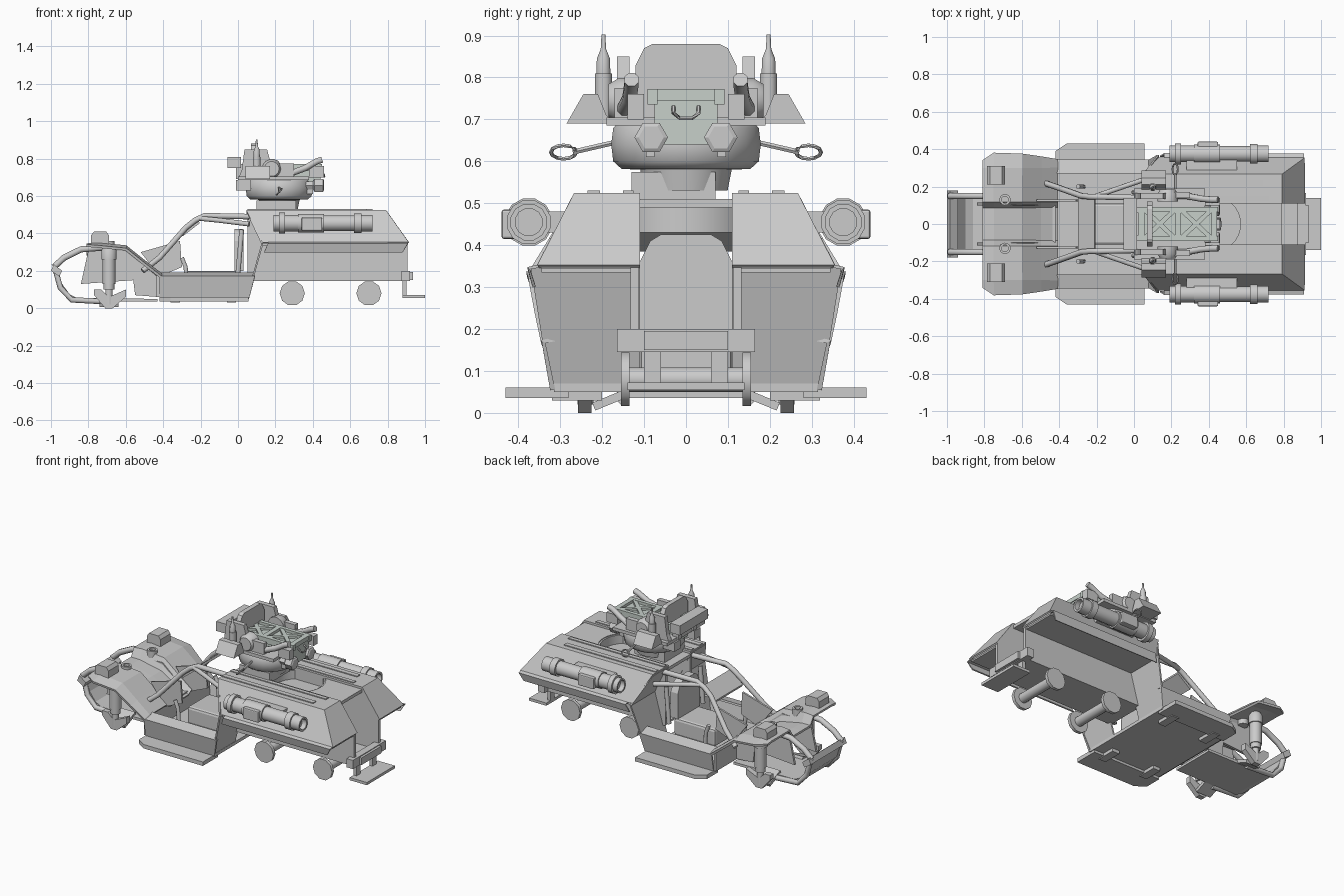
import bpy, bmesh, math
from mathutils import Vector as V


def mesh(name, verts, faces, mirror=False, thick=0, smooth=False, bevel=0):
    me = bpy.data.meshes.new(name)
    me.from_pydata([tuple(v) for v in verts], [], faces)
    bm = bmesh.new()
    bm.from_mesh(me)
    bmesh.ops.recalc_face_normals(bm, faces=bm.faces)
    bm.to_mesh(me)
    bm.free()
    ob = bpy.data.objects.new(name, me)
    bpy.context.collection.objects.link(ob)
    if bevel:
        m = ob.modifiers.new("bevel", 'BEVEL')
        m.width, m.segments = bevel, 2
    if thick:
        m = ob.modifiers.new("thickness", 'SOLIDIFY')
        m.thickness, m.offset = thick, 0
    if mirror:
        ob.modifiers.new("mirror", 'MIRROR').use_axis = (False, True, False)
    if smooth:
        bpy.ops.object.select_all(action='DESELECT')
        ob.select_set(True)
        bpy.context.view_layer.objects.active = ob
        bpy.ops.object.shade_smooth_by_angle(angle=math.radians(50))
    return ob


def prism(name, pts, a, b, axis='y', **k):
    """Extrude a 2D polygon from a to b; the polygon holds the other two axes in order."""
    put = {'x': lambda p, t: (t, p[0], p[1]), 'y': lambda p, t: (p[0], t, p[1]),
           'z': lambda p, t: (p[0], p[1], t)}[axis]
    n = len(pts)
    vs = [put(p, t) for t in (a, b) for p in pts]
    fs = [tuple(range(n)), tuple(range(n, 2 * n))]
    fs += [(i, (i + 1) % n, n + (i + 1) % n, n + i) for i in range(n)]
    return mesh(name, vs, fs, **k)


def box(name, x0, x1, y0, y1, z0, z1, **k):
    return prism(name, [(x0, y0), (x1, y0), (x1, y1), (x0, y1)], z0, z1, 'z', **k)


def rings(name, centres, dirs, radii, n, closed=False, **k):
    vs, fs, m = [], [], len(centres)
    for c, d, r in zip(centres, dirs, radii):
        d = V(d).normalized()
        u = d.cross(V((0, 1, 0)) if abs(d.y) < .9 else V((1, 0, 0))).normalized()
        w = d.cross(u)
        for i in range(n):
            t = 2 * math.pi * (i + .5) / n
            vs.append(V(c) + r * (u * math.cos(t) + w * math.sin(t)))
    for j in range(m if closed else m - 1):
        for i in range(n):
            e, a, b = (i + 1) % n, j * n, (j + 1) % m * n
            fs.append((a + i, a + e, b + e, b + i))
    if not closed:
        fs += [tuple(range(n)), tuple(range((m - 1) * n, m * n))]
    return mesh(name, vs, fs, smooth=n > 6, **k)


def tube(name, pts, r, n=8, closed=False, **k):
    p, m = [V(q) for q in pts], len(pts)
    if closed:
        d = [p[(i + 1) % m] - p[i - 1] for i in range(m)]
    else:
        d = [p[min(i + 1, m - 1)] - p[max(i - 1, 0)] for i in range(m)]
    return rings(name, p, d, [r] * m, n, closed, **k)


def lathe(name, origin, axis, prof, n=12, **k):
    """Turned part: (distance along axis, radius) pairs."""
    a = V(axis).normalized()
    return rings(name, [V(origin) + a * t for t, r in prof], [a] * len(prof), [r for t, r in prof], n, **k)


# Rear hull: sloped shoulders, rear slopes and side decks, over a narrow chassis
mesh("hull_side", [(.045, .265, .52), (.79, .265, .52), (.91, .352, .35), (.13, .352, .35),
                   (.79, .11, .52), (.91, .11, .35), (.045, .11, .52)],
     [(0, 1, 2, 3), (1, 4, 5, 2), (0, 6, 4, 1)], mirror=True, thick=.01)
mesh("side_lip", [(.16, .352, .35), (.908, .352, .35), (.908, .375, .345), (.16, .375, .345),
                  (.88, .362, .3), (.14, .362, .3)],
     [(0, 1, 2, 3), (3, 2, 4, 5)], mirror=True, thick=.008)
mesh("hull_underside", [(.13, .125, .34), (.13, .345, .34), (.9, .345, .34), (.9, .125, .34)],
     [(0, 1, 2, 3)], mirror=True, thick=.01)
mesh("bulkhead", [(.05, .11, .06), (.05, .325, .06), (.13, .37, .345), (.13, .11, .345), (.05, .265, .515), (.05, .11, .515)],
     [(0, 1, 2, 3), (3, 2, 4, 5)], mirror=True, thick=.01)
prism("chassis_rail", [(.07, .145), (.905, .145), (.905, .35), (.79, .515), (.05, .515), (.05, .15)],
      .112, .132, mirror=True)
box("chassis_floor", .06, .9, -.115, .115, .145, .157)
deck = box("recessed_deck", .045, .79, -.115, .115, .49, .51)
ringhole = lathe("deck_cutter", (.42, 0, .4), (0, 0, 1), [(0, .16), (.3, .16)], 24)
ringhole.hide_render = ringhole.hide_viewport = True
cut = deck.modifiers.new("hole", 'BOOLEAN')
cut.operation, cut.object = 'DIFFERENCE', ringhole
lathe("turret_well", (.42, 0, .43), (0, 0, 1), [(0, .17), (.075, .17), (.075, .15), (.02, .15)], 24)
box("deck_rail", .05, .69, .205, .235, .51, .53, mirror=True)
box("deck_rail_inner", .05, .72, .125, .15, .51, .53, mirror=True)
box("rear_shelf", .88, .935, -.1, .1, .15, .195)
box("rear_crossbar", .875, .92, -.165, .165, .145, .2)
box("rear_hanger", .88, .9, .06, .1, .06, .15, mirror=True)
box("rear_step", .88, 1.0, -.14, .14, .055, .072)

# Rear axles with end discs
for i, x in enumerate((.29, .7)):
    lathe("axle_%d" % i, (x, -.155, .08), (0, 1, 0),
          [(0, .067), (.02, .067), (.02, .03), (.29, .03), (.29, .067), (.31, .067)], 10)

# Open cab: floor, sills, side steps, seat and dashboard
box("cab_floor", -.42, .06, -.315, .315, .05, .07)
mesh("cab_sill", [(-.42, .318, .055), (.06, .318, .055), (.09, .34, .17), (-.42, .34, .17),
                  (.08, .27, .185), (-.42, .27, .185)], [(0, 1, 2, 3), (3, 2, 4, 5)], mirror=True, thick=.012)
prism("side_step", [(-.42, .28), (.055, .28), (.055, .43), (-.36, .43), (-.42, .39)], .035, .06, 'z', mirror=True)
for x in (-.36, -.06):
    box("floor_bracket", x, x + .05, .2, .32, .03, .052, mirror=True)
box("seat_cushion", -.28, .01, -.11, .11, .09, .2, bevel=.015)
prism("seat_back", [(-.11, .2), (.11, .2), (.11, .36), (.085, .41), (.06, .425), (-.06, .425), (-.085, .41),
                    (-.11, .36)], -.02, .03, 'x')
prism("dashboard_side", [(-.52, .3), (-.31, .36), (-.3, .22), (-.42, .17)], .12, .132, mirror=True)
box("cab_front_wall", -.435, -.42, -.32, .32, .06, .18)
tube("control_lever", [(-.27, .2, .08), (-.28, .2, .22), (-.3, .2, .27)], .012, mirror=True)

# Roll cage
tube("cage_rail", [(-.51, .23, .2), (-.42, .2, .27), (-.28, .15, .43), (-.23, .145, .47), (-.18, .145, .495),
                   (.06, .14, .49)], .016, mirror=True)
tube("cage_stay", [(-.2, .15, .48), (-.1, .185, .47), (.06, .24, .45)], .014, mirror=True)
prism("cage_panel", [(-.3, .4), (-.21, .47), (-.205, .455), (-.295, .385)], -.14, .14)
tube("cage_brace", [(.0, .17, .19), (.02, .17, .42)], .014, mirror=True)

# Nose: hood and fender sheet lofted from front to back
rows = [(-.81, .29, .34, .34, .335), (-.75, .29, .345, .38, .33), (-.6, .26, .33, .375, .315),
        (-.5, .2, .25, .36, .235), (-.41, .16, .18, .345, .165)]
vs = [p for x, zc, zf, yo, zo in rows
      for p in ((x, 0, zc), (x, .09, zc), (x, .12, zf), (x, .3, zf), (x, yo, zo))]
mesh("nose_fender", vs, [(j * 5 + i, j * 5 + i + 1, j * 5 + i + 6, j * 5 + i + 5)
                         for j in range(4) for i in range(4)], mirror=True, thick=.014)
prism("nose_side", [(-.84, .13), (-.8, .31), (-.6, .31), (-.42, .16), (-.42, .06), (-.55, .07), (-.56, .15)],
      .1, .115, mirror=True)
prism("fender_block", [(-.785, .34), (-.785, .39), (-.77, .41), (-.705, .41), (-.69, .39), (-.69, .34)],
      .21, .31, mirror=True)
lathe("fender_port", (-.69, .13, .3), (0, 0, 1), [(0, .03), (.06, .03), (.06, .018), (.04, .018)], 14, mirror=True)

# Front bumper and skid
prism("skid_plate", [(-.99, .22), (-.96, .12), (-.91, .06), (-.86, .035), (-.43, .035), (-.43, .05),
                     (-.86, .055), (-.9, .075), (-.94, .13), (-.97, .22)], -.14, .14)
tube("bumper_side", [(-.98, .15, .22), (-.95, .15, .11), (-.89, .15, .045), (-.7, .15, .035)], .016, mirror=True)
tube("bumper_arm", [(-.985, .15, .22), (-.93, .15, .27), (-.84, .15, .315), (-.72, .15, .325)], .018, mirror=True)
prism("bumper_bar", [(-1, .2), (-.955, .17), (-.94, .2), (-.985, .235)], -.18, .18)

# Front suspension legs
lathe("front_leg", (-.69, .24, .02), (0, 0, 1),
      [(0, .02), (.08, .02), (.08, .03), (.11, .03), (.11, .035), (.24, .035), (.24, .042), (.29, .042), (.31, .03)],
      12, mirror=True)
prism("leg_foot", [(-.77, .07), (-.77, .1), (-.73, .1), (-.69, .06), (-.6, .1), (-.6, .06), (-.67, 0), (-.71, 0)],
      .225, .258, mirror=True)
mesh("leg_arm", [(-.74, .22, .015), (-.64, .22, .015), (-.64, .11, .06), (-.74, .11, .06)],
     [(0, 1, 2, 3)], mirror=True, thick=.02)

# Side tube pods
lathe("side_pod", (.19, .375, .455), (1, 0, 0),
      [(.03, .035), (0, .035), (0, .045), (.03, .045), (.03, .058), (.06, .058), (.06, .045), (.13, .045), (.13, .052),
       (.27, .052), (.27, .043), (.43, .043), (.43, .054), (.47, .054), (.47, .045), (.53, .045), (.53, .033), (.5, .033)],
      12, mirror=True)
box("pod_box", .34, .45, .38, .44, .415, .485, mirror=True, bevel=.006)
box("pod_mount", .28, .55, .29, .36, .43, .48, mirror=True)

# Turret pedestal and dish
box("turret_pedestal", .1, .31, -.13, .07, .51, .575)
lathe("turret_dish", (.22, 0, .57), (0, 0, 1), [(-.04, .1), (.01, .11), (.012, .155), (.03, .175), (.07, .18),
                                               (.11, .175), (.12, .165)], 24)
box("turret_shelf", 0, .38, -.19, .19, .685, .705)

# Ammunition crate with lattice lid (coloured)
mat = bpy.data.materials.new("pale_green")
mat.diffuse_color = (.57, .63, .59, 1)
parts = [box("crate", .04, .44, -.075, .075, .64, .75), box("crate_lid_floor", .05, .43, -.07, .07, .745, .755)]
for s in (-1, 1):
    parts.append(box("lid_edge", .03, .45, s * .08 - .012, s * .08 + .012, .735, .772))
for x in (.04, .235, .43):
    parts.append(box("lid_rib", x - .015, x + .015, -.083, .083, .745, .772))
for x0, x1 in ((.04, .235), (.235, .43)):
    for s in (-1, 1):
        parts.append(prism("lid_brace", [(x0, -s * .075), (x0 + .035, -s * .075), (x1, s * .075), (x1 - .035, s * .075)],
                           .75, .77, 'z'))
for p in parts:
    p.data.materials.append(mat)
tube("crate_handle", [(.44, -.03, .73), (.46, -.03, .715), (.462, -.015, .703), (.462, .015, .703), (.46, .03, .715),
                      (.44, .03, .73)], .005, 6)

# Turret armour, headrest, lamps
prism("back_shield", [(-.12, .69), (.12, .69), (.12, .83), (.1, .87), (.08, .88), (-.08, .88), (-.1, .87),
                      (-.12, .83)], .07, .1, 'x')
box("headrest", -.055, .015, -.14, .14, .75, .81)
box("headrest_post", -.01, .03, .06, .09, .69, .77, mirror=True)
prism("side_armour", [(-.0, .69), (.02, .74), (.035, .85), (.155, .85), (.18, .76), (.2, .69)], .135, .165, mirror=True)
lathe("side_hub", (.18, .12, .745), (0, 1, 0), [(0, .055), (.04, .055), (.065, .04)], 14, mirror=True)
box("side_box", .17, .3, .14, .17, .7, .775, mirror=True)
box("front_sight", .38, .46, .1, .14, .7, .76, mirror=True)
prism("side_wing", [(.17, .69), (.285, .69), (.245, .76), (.21, .76), (.19, .71)], .04, .17, 'x', mirror=True)
lathe("antenna", (.1, .197, .69), (0, 0, 1), [(0, .022), (.12, .022), (.12, .018), (.155, .017), (.178, .007), (.212, .005)],
      8, mirror=True)
tube("hose", [(.2, .15, .7), (.28, .15, .72), (.36, .135, .75), (.42, .13, .785), (.45, .13, .795)], .018, mirror=True)
lathe("lamp", (.36, .083, .657), (1, 0, 0), [(0, .025), (.04, .025), (.05, .04), (.095, .04), (.1, .03)], 6, mirror=True)
box("lamp_tab", .37, .4, .075, .095, .61, .64, mirror=True)
box("rear_block", -.01, .07, .07, .13, .63, .685, mirror=True)

# Tow links hanging from the dish
tube("link_arm", [(.22, .17, .645), (.22, .27, .622)], .007, 6, mirror=True)
tube("link_ring", [(.22 + .014 * math.sin(a), .292 + .03 * math.cos(a), .622 + .016 * math.sin(a))
                   for a in [i * math.pi / 6 for i in range(12)]], .005, 6, closed=True, mirror=True)
